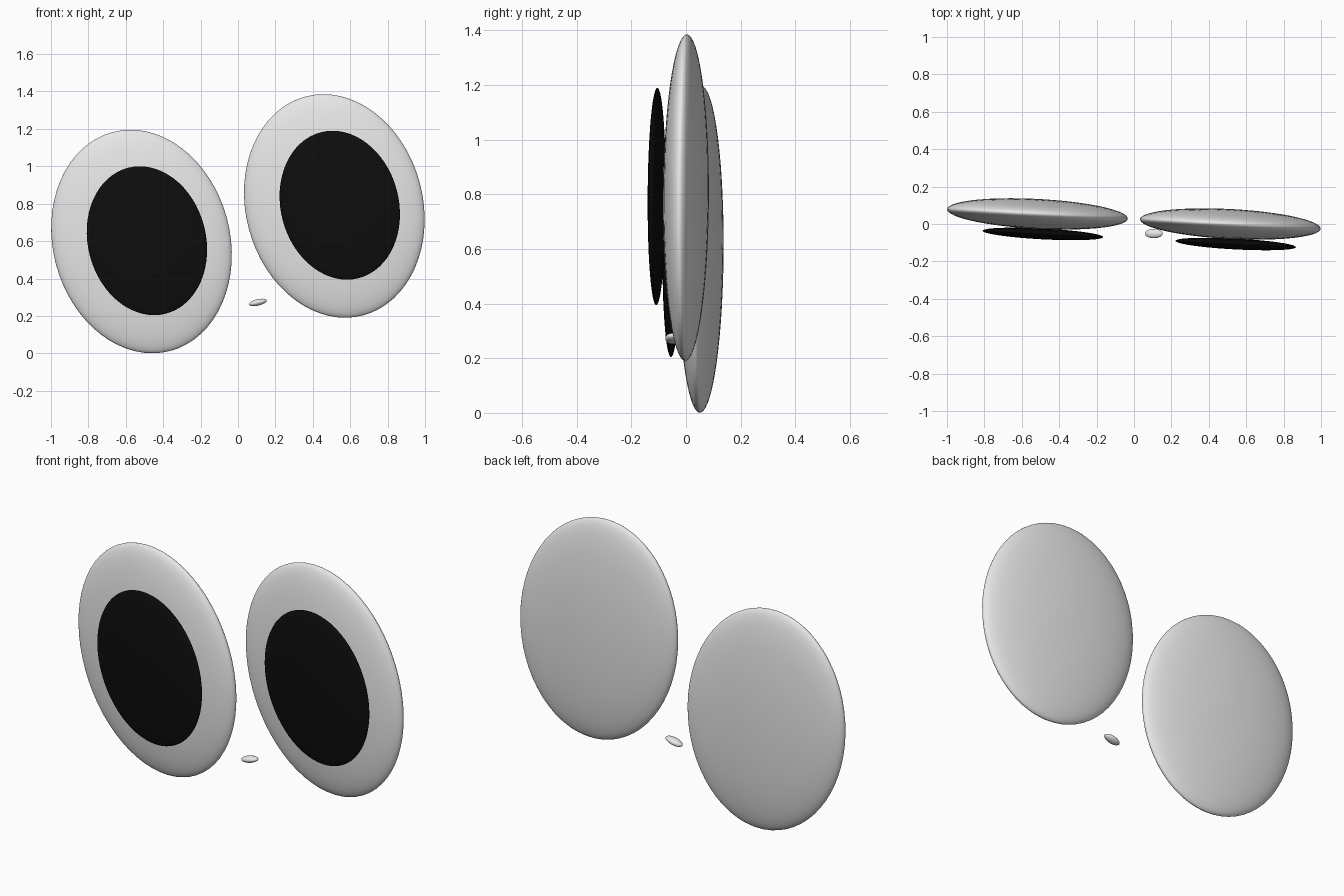
import bpy
from math import radians

if "Cube" in bpy.data.objects:
    bpy.data.objects.remove(bpy.data.objects["Cube"])


def material(name, value):
    m = bpy.data.materials.new(name)
    m.diffuse_color = (value, value, value, 1)
    m.use_nodes = True
    m.node_tree.nodes["Principled BSDF"].inputs["Base Color"].default_value = m.diffuse_color
    return m


white = material("eye_white", 0.8)
black = material("pupil_black", 0.004)


def ellipsoid(name, centre, radii, roll, yaw, mat, segments=64, rings=32):
    """Smooth ellipsoid, rolled in the front plane and then turned about z."""
    bpy.ops.mesh.primitive_uv_sphere_add(
        segments=segments, ring_count=rings, radius=1, location=centre,
        rotation=(0, radians(roll), radians(yaw)))
    ob = bpy.context.object
    ob.name = name
    ob.scale = radii
    ob.data.materials.append(mat)
    bpy.ops.object.shade_smooth()
    return ob


# Two flattened eyes, the right one higher and further forward
for side, centre in (("left", (-0.516, 0.054, 0.598)),
                     ("right", (0.515, 0.0, 0.788))):
    x, y, z = centre
    ellipsoid(side + "_eye", centre, (0.474, 0.080, 0.605), -14.7, -3, white)
    # Pupil disc sitting proud of the front of the eye
    ellipsoid(side + "_pupil", (x + 0.029, y - 0.107, z + 0.004),
              (0.316, 0.029, 0.403), -14.7, -3, black)

# Small pebble-like nub between the eyes
ellipsoid("small_nub", (0.106, -0.051, 0.272), (0.049, 0.025, 0.017),
          -13.4, 0, white, 32, 16)
